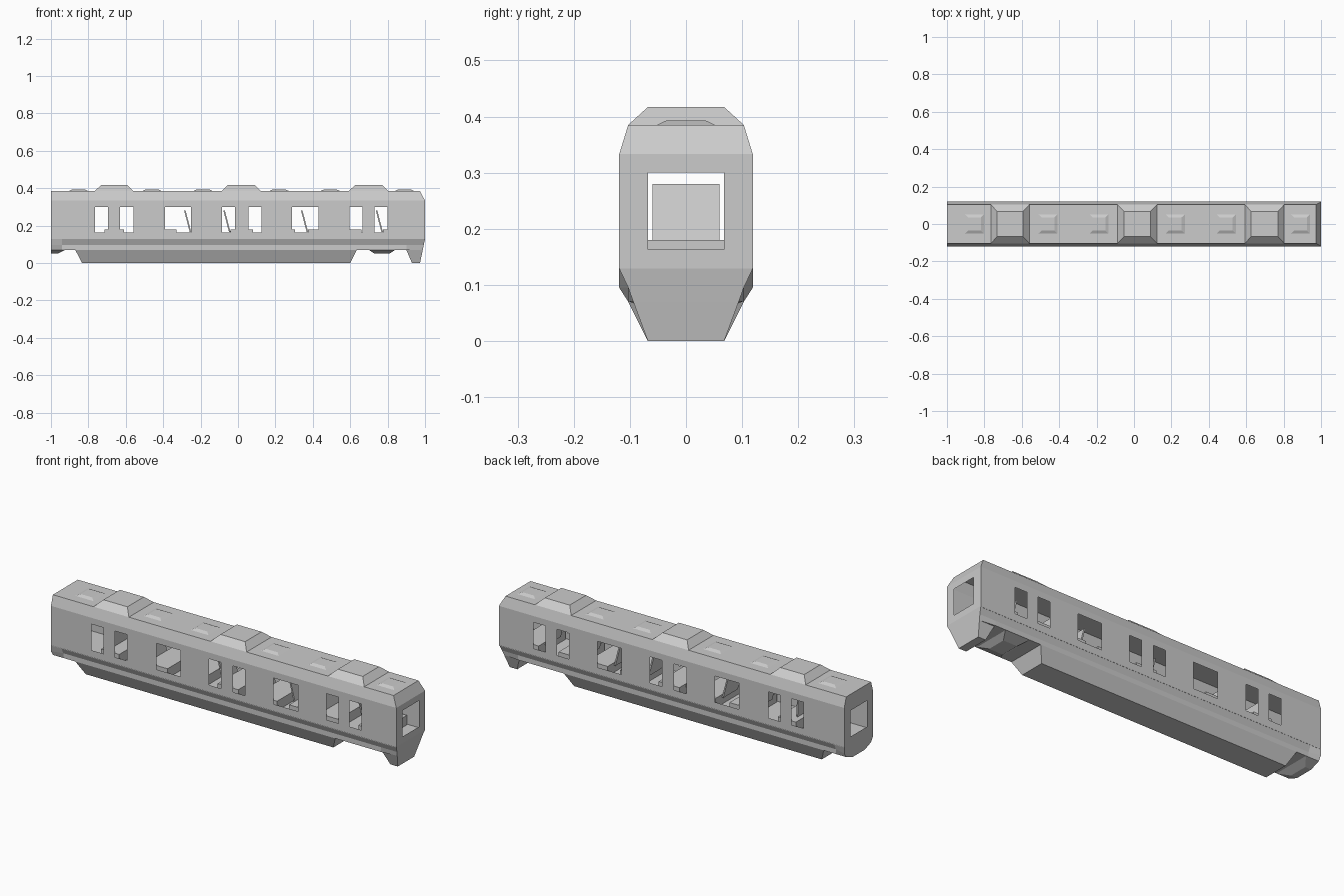
import bpy, bmesh

cube = bpy.data.objects.get("Cube")
if cube:
    bpy.data.objects.remove(cube, do_unlink=True)

grey = bpy.data.materials.new("plain_grey")
grey.use_nodes = True
colour = (0.6, 0.6, 0.6, 1)
grey.diffuse_color = colour
grey.node_tree.nodes["Principled BSDF"].inputs["Base Color"].default_value = colour


def finish(name, bm):
    bmesh.ops.remove_doubles(bm, verts=bm.verts, dist=1e-5)
    bmesh.ops.recalc_face_normals(bm, faces=bm.faces)
    mesh = bpy.data.meshes.new(name)
    bm.to_mesh(mesh)
    bm.free()
    mesh.materials.append(grey)
    obj = bpy.data.objects.new(name, mesh)
    bpy.context.collection.objects.link(obj)
    return obj


def quad(bm, *points):
    bm.faces.new([bm.verts.new(p) for p in points])


def block(name, low, high):
    """Six-sided block between two level rectangles (x0, x1, half_width, z)."""
    bm = bmesh.new()
    rings = []
    for x0, x1, w, z in (low, high):
        rings.append([bm.verts.new(p) for p in
                      ((x0, -w, z), (x1, -w, z), (x1, w, z), (x0, w, z))])
    for ring in rings:
        bm.faces.new(ring)
    for i in range(4):
        j = (i + 1) % 4
        bm.faces.new((rings[0][i], rings[0][j], rings[1][j], rings[1][i]))
    return finish(name, bm)


ROOF, SILL, HEAD, BASE = 0.385, 0.163, 0.30, 0.07
DOOR = 0.068
WINDOWS = [(-0.765, -0.695), (-0.63, -0.56), (-0.39, -0.25), (-0.085, -0.015),
           (0.055, 0.125), (0.29, 0.43), (0.595, 0.665), (0.73, 0.80)]

# Half profile from the roof edge down to the underside
PROFILE = [(0.103, ROOF), (0.119, 0.333), (0.119, HEAD), (0.119, SILL),
           (0.119, 0.129), (0.103, 0.095), (0.103, BASE)]
TAIL = PROFILE[:5] + [(0.119, 0.095), (0.103, BASE)]
NOSE = PROFILE[:6] + [(0.094, BASE)]
NOSE_X = [0.973, 1, 1, 1, 1, 0.993, 0.988]

# Body shell: stations along x, window cells left open
stations = [[(-1, w, z) for w, z in TAIL]]
cuts = sorted([-0.94, 0.90] + [x for win in WINDOWS for x in win])
stations += [[(x, w, z) for w, z in PROFILE] for x in cuts]
stations.append([(x, w, z) for x, (w, z) in zip(NOSE_X, NOSE)])


def mirror(p):
    return (p[0], -p[1], p[2])


shell = bmesh.new()
for a, b in zip(stations, stations[1:]):
    is_window = (a[0][0], b[0][0]) in WINDOWS
    for i in range(len(a) - 1):
        if is_window and a[i][2] == HEAD:
            continue
        cell = (a[i], b[i], b[i + 1], a[i + 1])
        quad(shell, *cell)
        quad(shell, *map(mirror, cell))
    for i in (0, -1):  # roof and underside
        quad(shell, a[i], b[i], mirror(b[i]), mirror(a[i]))

# End walls with a doorway
for end in (stations[0], stations[-1]):
    for p, q in zip(end, end[1:]):
        if p[2] == HEAD:
            p_in, q_in = (p[0], DOOR, p[2]), (q[0], DOOR, q[2])
            side = (p, q, q_in, p_in)
            quad(shell, *side)
            quad(shell, *map(mirror, side))
        else:
            quad(shell, p, q, mirror(q), mirror(p))
finish("body_shell", shell)

# Underside parts
block("underfloor_skirt", (-0.834, 0.60, DOOR, 0), (-0.87, 0.635, 0.103, BASE))
block("nose_skirt", (0.93, 0.973, DOOR, 0), (0.90, 0.988, 0.094, BASE))
block("bogie_cover", (0.73, 0.81, 0.05, 0.05), (0.70, 0.84, 0.10, BASE))
block("tail_skirt", (-1, -0.965, 0.05, 0.05), (-1, -0.925, 0.103, BASE))

# Raised roof housings
for n, (x0, x1) in enumerate([(-0.765, -0.56), (-0.087, 0.122), (0.593, 0.803)]):
    block(f"roof_housing_{n + 1}", (x0, x1, 0.103, ROOF),
          (x0 + 0.033, x1 - 0.033, DOOR, 0.417))

# Small roof vents
for n, x in enumerate([-0.853, -0.46, -0.187, 0.22, 0.493, 0.89]):
    block(f"roof_vent_{n + 1}", (x - 0.052, x + 0.052, 0.052, ROOF),
          (x - 0.034, x + 0.034, 0.035, 0.393))

# Cabin floor, benches and leaning seat backs
block("cabin_floor", (-0.995, 0.995, 0.118, 0.125), (-0.995, 0.995, 0.118, 0.13))
for n, (x0, x1) in enumerate([(-0.715, -0.61), (-0.45, -0.33), (-0.25, -0.13),
                              (-0.04, 0.08), (0.18, 0.305), (0.375, 0.49),
                              (0.55, 0.66), (0.775, 0.90)]):
    block(f"bench_{n + 1}", (x0, x1, 0.112, 0.13), (x0, x1, 0.112, 0.18))
    lean = 0.03 if n else -0.03
    block(f"seat_back_{n + 1}", (x0 - 0.008 + 0.035 * (n == 0), x0 + 0.035 * (n == 0), 0.06, 0.165),
          (x0 - 0.008 - lean, x0 - lean, 0.06, 0.28))
